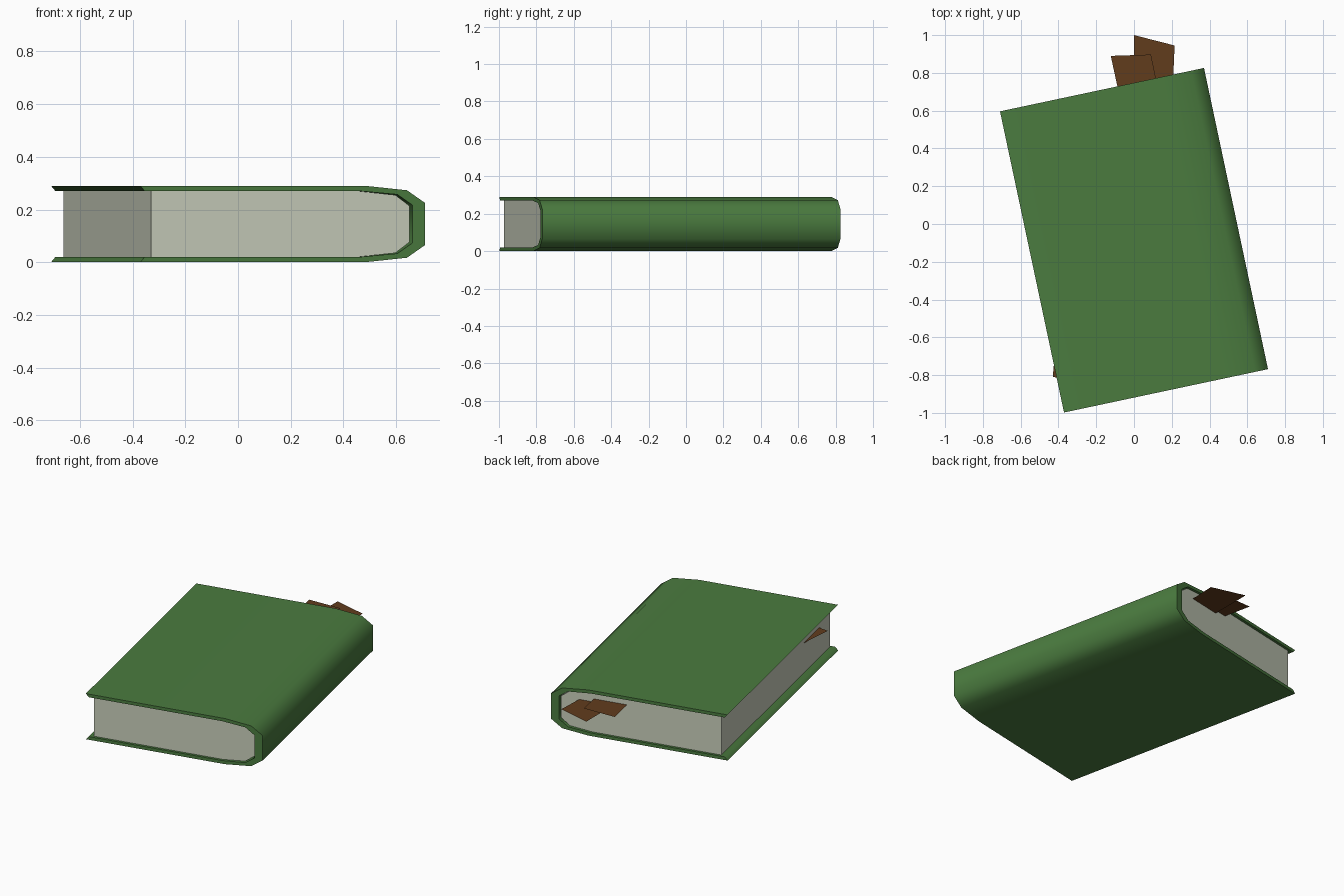
import bpy, bmesh
from math import radians
from mathutils import Matrix

if "Cube" in bpy.data.objects:
    bpy.data.objects.remove(bpy.data.objects["Cube"])

# Book lies flat, turned 12 degrees; the spine is on its local +x side
PLACE = Matrix.Translation((0, -0.086, 0)) @ Matrix.Rotation(radians(12), 4, 'Z')
MID = 0.145  # mid thickness


def material(name, rgb):
    m = bpy.data.materials.new(name)
    m.diffuse_color = (*rgb, 1)
    m.use_nodes = True
    m.node_tree.nodes["Principled BSDF"].inputs["Base Color"].default_value = m.diffuse_color
    return m


def add_object(name, bm, mat):
    mesh = bpy.data.meshes.new(name)
    bm.to_mesh(mesh)
    bm.free()
    mesh.materials.append(mat)
    ob = bpy.data.objects.new(name, mesh)
    bpy.context.collection.objects.link(ob)
    return ob


def mirrored(upper):
    """Upper half of a profile (x, height above middle) followed by its mirror."""
    return ([(x, MID + h) for x, h in upper] +
            [(x, MID - h) for x, h in reversed(upper)])


def extrude_profile(name, profile, half, mat):
    """Extrude an x-z outline along the book's length."""
    bm = bmesh.new()
    face = bm.faces.new([bm.verts.new((x, -half, z)) for x, z in profile])
    ret = bmesh.ops.extrude_face_region(bm, geom=[face])
    verts = [g for g in ret['geom'] if isinstance(g, bmesh.types.BMVert)]
    bmesh.ops.translate(bm, verts=verts, vec=(0, 2 * half, 0))
    bmesh.ops.recalc_face_normals(bm, faces=bm.faces)
    ob = add_object(name, bm, mat)
    ob.matrix_world = PLACE
    return ob


def sheet(name, corners, z, mat):
    bm = bmesh.new()
    bm.faces.new([bm.verts.new((x, y, z)) for x, y in corners])
    return add_object(name, bm, mat)


green = material("cover_green", (0.07, 0.20, 0.05))
cream = material("page_cream", (0.58, 0.62, 0.50))
brown = material("bookmark_brown", (0.12, 0.045, 0.012))

# Cover: boards and rounded spine as one C-shaped profile
outer = mirrored([(-0.552, 0.145), (0.318, 0.145), (0.482, 0.128), (0.552, 0.080)])
inner = mirrored([(-0.535, 0.125), (0.300, 0.125), (0.445, 0.112), (0.503, 0.072)])
cover = extrude_profile("cover", outer + inner[::-1], 0.815, green)

# Page block, rounded at the spine
pages = extrude_profile("pages", mirrored(
    [(-0.507, 0.1245), (0.300, 0.1245), (0.440, 0.110), (0.496, 0.068)]), 0.80, cream)

for ob in (cover, pages):
    bpy.ops.object.select_all(action='DESELECT')
    ob.select_set(True)
    bpy.context.view_layer.objects.active = ob
    bpy.ops.object.shade_smooth_by_angle(angle=radians(58))

# Thin loose slips sticking out between the pages
sheet("back_slip_lower", [(0.0, 1.0), (0.0, 0.6), (0.20, 0.6), (0.215, 0.945)], 0.212, brown)
sheet("back_slip_upper", [(-0.123, 0.89), (-0.06, 0.6), (0.15, 0.6), (0.09, 0.897)], 0.232, brown)
sheet("side_slip", [(-0.43, -0.81), (-0.25, -0.83), (-0.22, -0.60), (-0.41, -0.58)], 0.212, brown)
